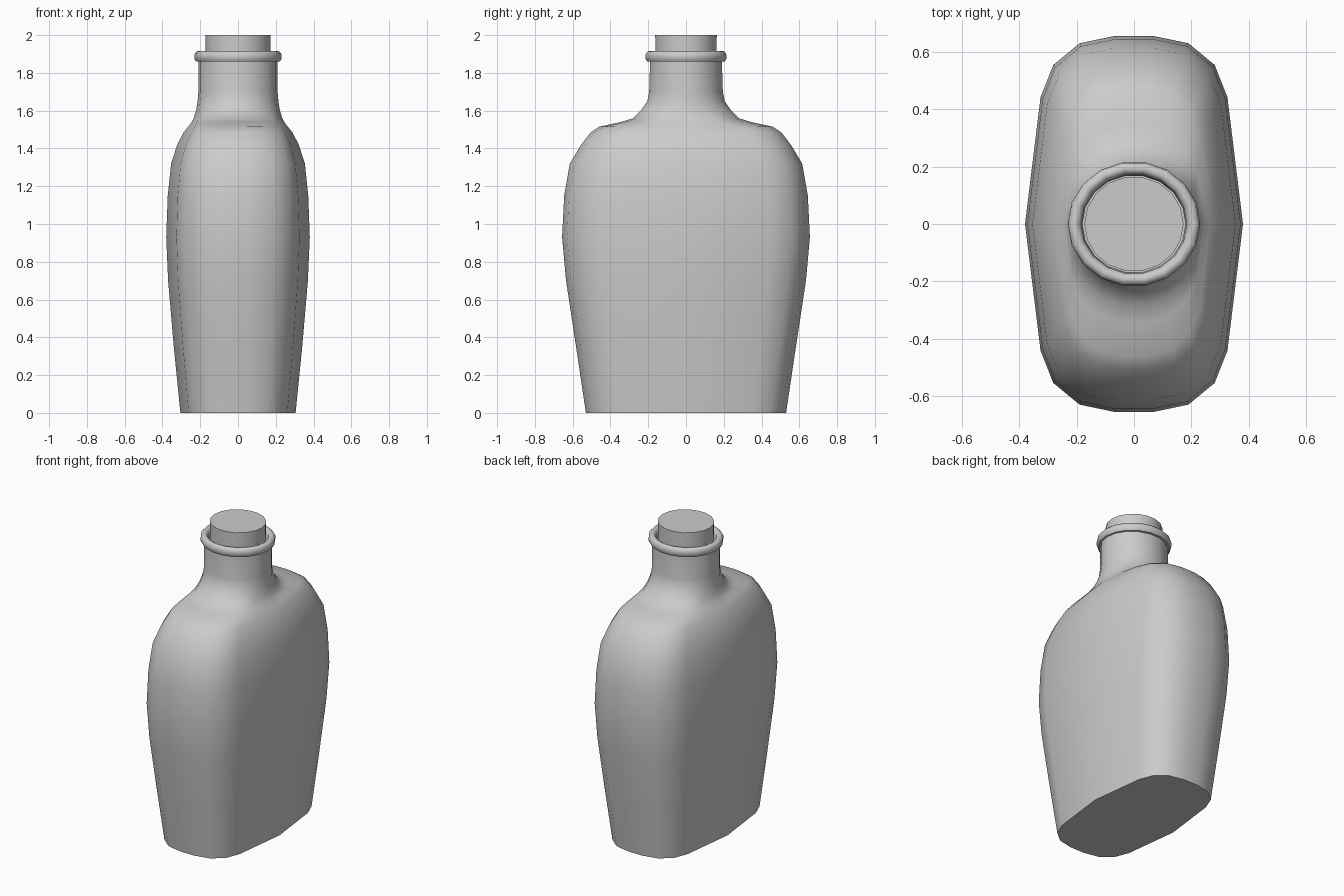
import bpy, bmesh, math

if "Cube" in bpy.data.objects:
    bpy.data.objects.remove(bpy.data.objects["Cube"])

N = 18
# first quadrant of the flattened body section, one point per 20 degrees
QUAD = [(1, 0), (.857, .675), (.74, .845), (.5, .96), (.17, 1)]


def section(i):
    """Unit body section point i of 18, mirrored from the quadrant."""
    if i > 9:
        x, y = section(N - i)
        return x, -y
    x, y = QUAD[min(i, 9 - i)]
    return (x if i < 5 else -x), y


def loft(name, rings, cap_top):
    """Skin rings of (z, half width x, half width y, roundness)."""
    bm = bmesh.new()
    loops = []
    for z, rx, ry, t in rings:
        loop = []
        for i in range(N):
            a = math.tau * i / N
            sx, sy = section(i)
            x = sx * (1 - t) + math.cos(a) * t
            y = sy * (1 - t) + math.sin(a) / math.sin(math.radians(80)) * t
            loop.append(bm.verts.new((rx * x, ry * y, z)))
        loops.append(loop)
    for a, b in zip(loops, loops[1:]):
        for i in range(N):
            j = (i + 1) % N
            bm.faces.new((a[i], a[j], b[j], b[i]))
    bm.faces.new(loops[0][::-1])
    if cap_top:
        bm.faces.new(loops[-1])
    me = bpy.data.meshes.new(name)
    bm.to_mesh(me)
    bm.free()
    ob = bpy.data.objects.new(name, me)
    bpy.context.collection.objects.link(ob)
    bpy.ops.object.select_all(action='DESELECT')
    ob.select_set(True)
    bpy.context.view_layer.objects.active = ob
    bpy.ops.object.shade_smooth_by_angle(angle=math.radians(50))


# bottle: body, shoulders and neck
bottle = [
    (0, .305, .53, 0), (.35, .34, .582, 0), (.7, .37, .635, 0),
    (.93, .38, .656, 0), (1.15, .372, .645, 0), (1.32, .354, .615, 0),
    (1.42, .322, .555, 0), (1.485, .288, .505, 0), (1.515, .264, .46, .1),
    (1.54, .245, .345, .4), (1.56, .235, .28, .65), (1.6, .222, .24, .85),
    (1.65, .214, .205, 1), (1.7, .21, .195, 1), (1.86, .21, .19, 1),
]
# rolled lip and inner neck wall
for z, r in [(1.86, .221), (1.872, .229), (1.888, .231), (1.904, .228),
             (1.914, .218), (1.916, .203), (1.908, .19), (1.89, .184), (1.7, .18)]:
    bottle.append((z, r, r * .93, 1))
loft("bottle", bottle, False)

# cork stopper
loft("cork", [(1.7, .168, .158, 1), (2.0, .173, .163, 1)], True)
